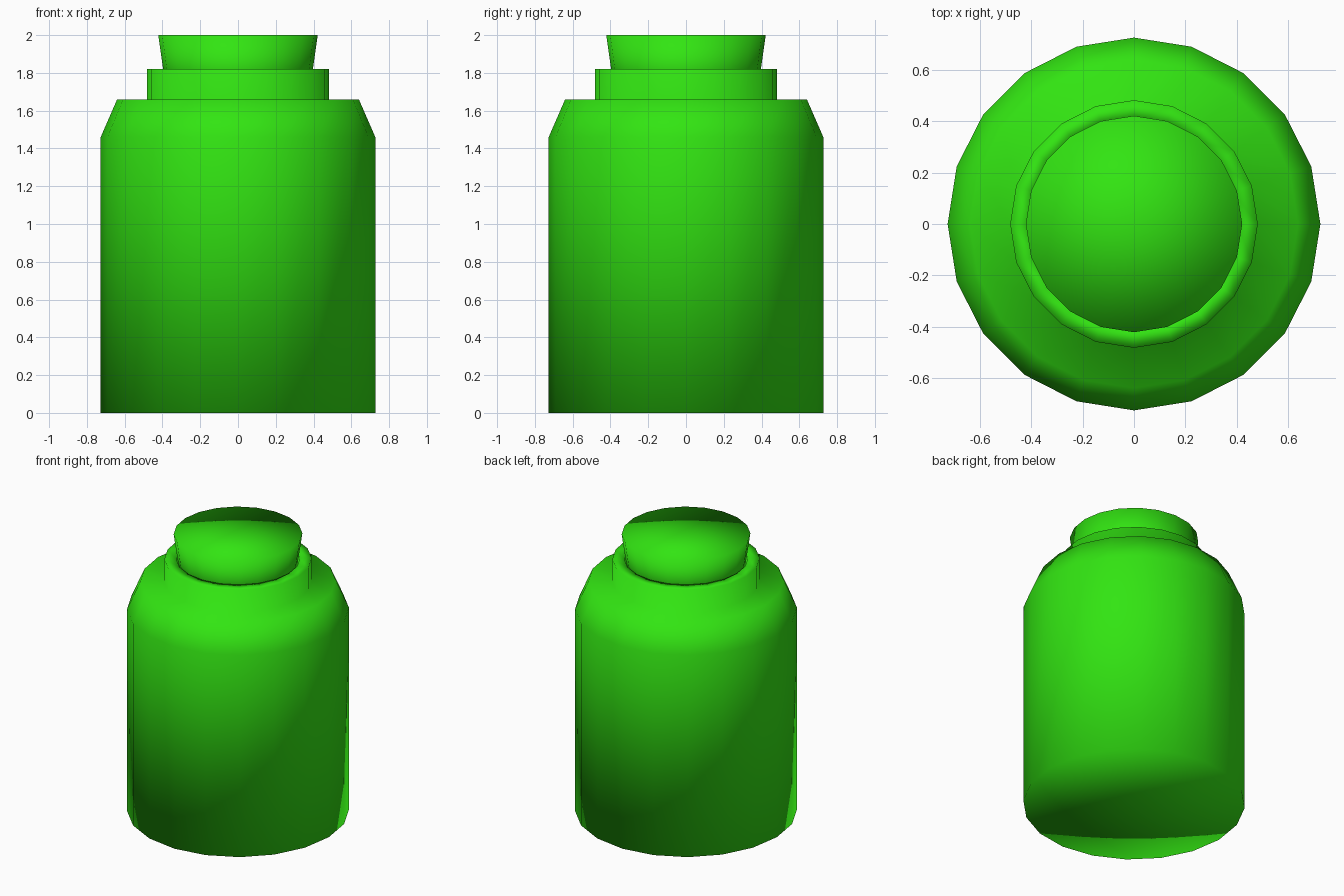
import bpy
import bmesh
from math import tau

SIDES = 20

cube = bpy.data.objects.get("Cube")
if cube:
    bpy.data.objects.remove(cube, do_unlink=True)

green = bpy.data.materials.new("bright_green")
green.use_nodes = True
color = (0.032, 0.78, 0.006, 1)
green.diffuse_color = color
green.node_tree.nodes["Principled BSDF"].inputs["Base Color"].default_value = color


def lathe(name, profile):
    """Spin a (radius, height) profile around the z axis with smooth shading."""
    bm = bmesh.new()
    verts = [bm.verts.new((r, 0, z)) for r, z in profile]
    edges = [bm.edges.new(pair) for pair in zip(verts, verts[1:])]
    bmesh.ops.spin(bm, geom=verts + edges, cent=(0, 0, 0), axis=(0, 0, 1),
                   angle=tau, steps=SIDES)
    bmesh.ops.remove_doubles(bm, verts=bm.verts[:], dist=0.0005)
    bmesh.ops.recalc_face_normals(bm, faces=bm.faces[:])
    for face in bm.faces:
        face.smooth = True
    mesh = bpy.data.meshes.new(name)
    bm.to_mesh(mesh)
    bm.free()
    mesh.materials.append(green)
    obj = bpy.data.objects.new(name, mesh)
    bpy.context.collection.objects.link(obj)
    return obj


# Jar: straight wall, sloped shoulder, raised collar with a recessed mouth
lathe("jar_body", [
    (0, 0), (0.727, 0), (0.727, 1.46), (0.64, 1.66),
    (0.483, 1.66), (0.483, 1.82), (0.405, 1.82), (0.405, 1.64), (0, 1.64),
])

# Tapered stopper sitting in the mouth
lathe("stopper", [(0, 1.65), (0.372, 1.65), (0.422, 2.0), (0, 2.0)])
